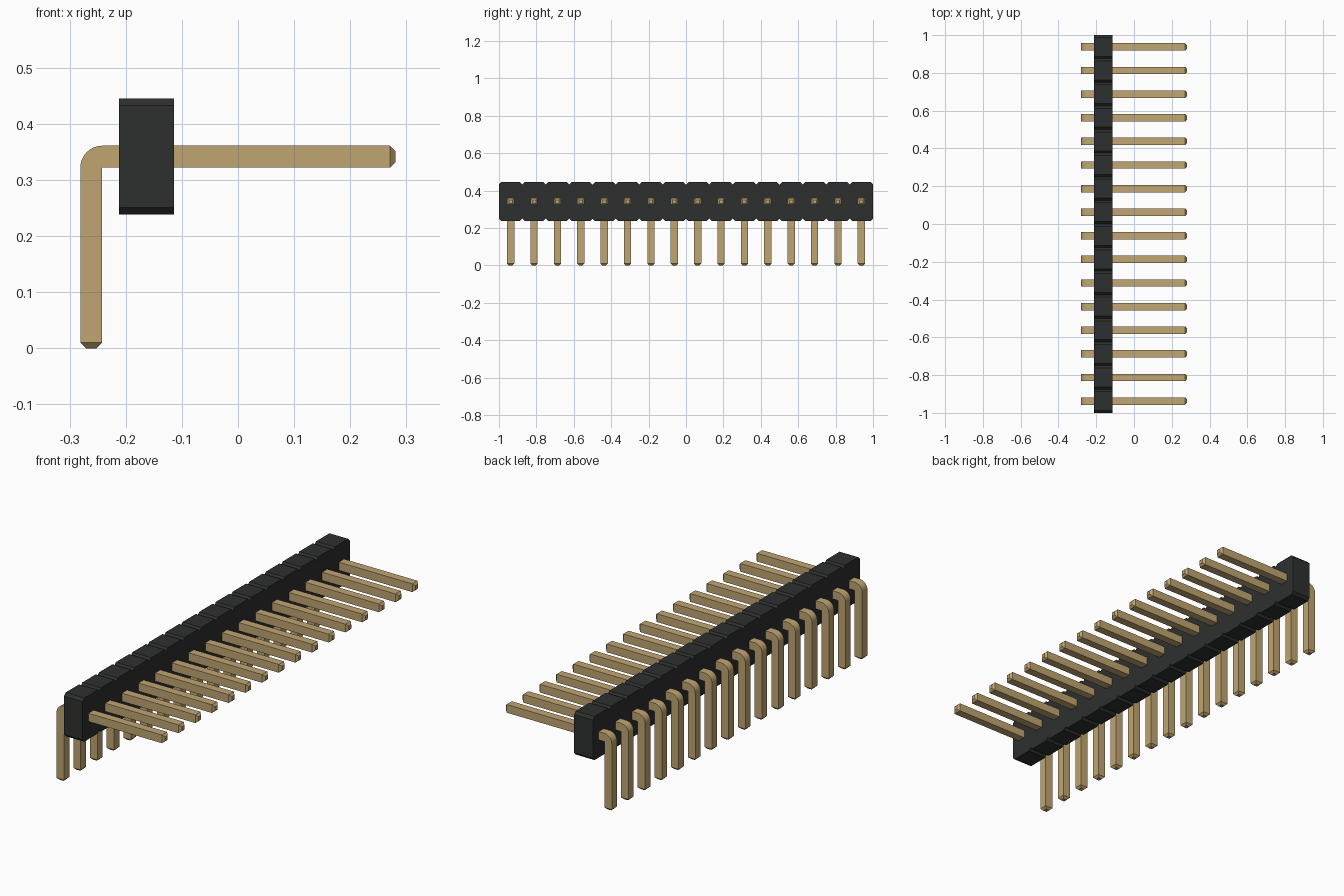
import bpy, bmesh, math
from mathutils import Vector

COUNT, PITCH = 16, 0.125
W = 0.039                      # pin thickness
TIP = 0.01                     # pin tip chamfer
LEG_X, TOP_Z, END_X = -0.281, 0.361, 0.281

old = bpy.data.objects.get("Cube")
if old:
    bpy.data.objects.remove(old)


def make_material(name, colour):
    mat = bpy.data.materials.new(name)
    mat.use_nodes = True
    mat.diffuse_color = (*colour, 1)
    mat.node_tree.nodes["Principled BSDF"].inputs["Base Color"].default_value = (*colour, 1)
    return mat


def prism(bm, points, direction):
    """Extrude a closed outline into a solid."""
    face = bm.faces.new([bm.verts.new(p) for p in points])
    res = bmesh.ops.extrude_face_region(bm, geom=[face])
    verts = [g for g in res["geom"] if isinstance(g, bmesh.types.BMVert)]
    bmesh.ops.translate(bm, verts=verts, vec=direction)
    bmesh.ops.recalc_face_normals(bm, faces=bm.faces[:])


def finish(bm, name, mat):
    mesh = bpy.data.meshes.new(name)
    bm.to_mesh(mesh)
    bm.free()
    mesh.materials.append(mat)
    obj = bpy.data.objects.new(name, mesh)
    bpy.context.collection.objects.link(obj)
    return obj


gold = make_material("pin gold", (0.53, 0.38, 0.17))
black = make_material("housing black", (0.027, 0.028, 0.028))

# Housing: one bar with a chamfered notch between the segments
x0, x1, z0, z1, cut = -0.212, -0.114, 0.238, 0.445, 0.0125
top, bottom = [], []
for i in range(COUNT):
    a = -1 + i * PITCH
    b = a + PITCH
    for y, inset in ((a, cut), (a + cut, 0), (b - cut, 0), (b, cut)):
        if inset and y == a and i > 0:
            continue           # shared with the previous segment
        top.append((x0, y, z1 - inset))
        bottom.append((x0, y, z0 + inset))
bm = bmesh.new()
prism(bm, top + bottom[::-1], Vector((x1 - x0, 0, 0)))
finish(bm, "housing", black)

# Pin: right-angle square bar with a rounded outer elbow and tapered tips
inner_x, inner_z = LEG_X + W, TOP_Z - W
outline = [(LEG_X, TIP), (inner_x, TIP), (inner_x, inner_z),
           (END_X - TIP, inner_z), (END_X - TIP, TOP_Z)]
STEPS = 8
for i in range(STEPS + 1):
    t = math.pi / 2 * (1 + i / STEPS)
    outline.append((inner_x + W * math.cos(t), inner_z + W * math.sin(t)))
bm = bmesh.new()
prism(bm, [(x, -W / 2, z) for x, z in outline], Vector((0, W, 0)))
for axis in (Vector((0, 0, -1)), Vector((1, 0, 0))):
    end = max(bm.faces, key=lambda f: (f.calc_center_median().dot(axis), f.normal.dot(axis)))
    tip = bmesh.ops.extrude_discrete_faces(bm, faces=[end])["faces"][0]
    centre = tip.calc_center_median()
    for v in tip.verts:
        v.co = centre + (v.co - centre) * (1 - 2 * TIP / W) + axis * TIP
bmesh.ops.recalc_face_normals(bm, faces=bm.faces[:])
pin = finish(bm, "pin_01", gold)
bpy.ops.object.select_all(action="DESELECT")
bpy.context.view_layer.objects.active = pin
pin.select_set(True)
bpy.ops.object.shade_smooth_by_angle(angle=math.radians(25))

# Row of pins
for i in range(COUNT):
    obj = pin if i == 0 else pin.copy()
    if i:
        obj.name = f"pin_{i + 1:02d}"
        bpy.context.collection.objects.link(obj)
    obj.location.y = (i - (COUNT - 1) / 2) * PITCH
